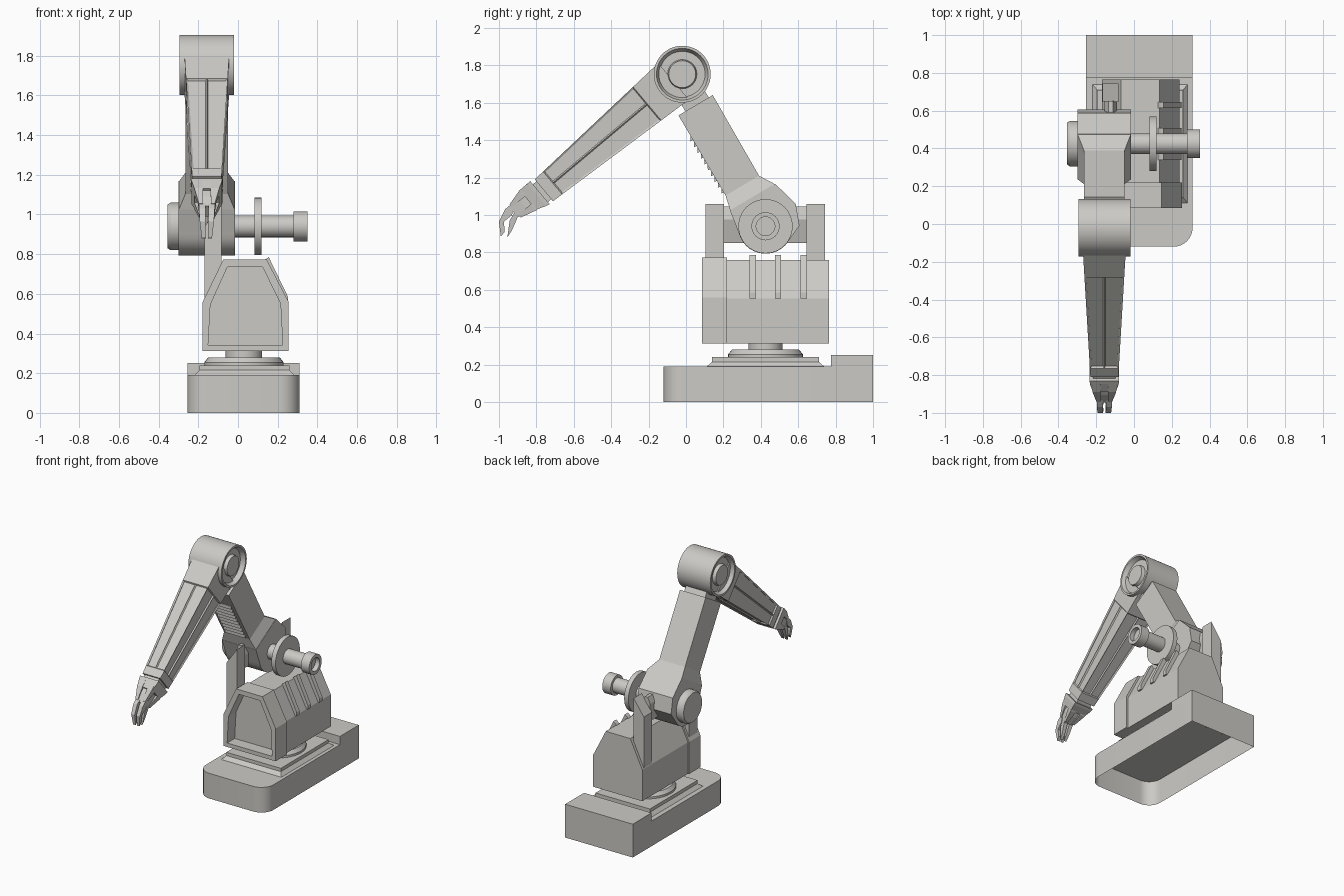
import bpy, bmesh, math

if "Cube" in bpy.data.objects:
    bpy.data.objects.remove(bpy.data.objects["Cube"])

grey = bpy.data.materials.new("warm_grey")
grey.diffuse_color = (0.6, 0.59, 0.56, 1)
grey.use_nodes = True
grey.node_tree.nodes["Principled BSDF"].inputs["Base Color"].default_value = grey.diffuse_color
round_parts = []


def loft(name, rings, cap_start=True, cap_end=True, edit=None, smooth=False):
    """Skin a list of equal-length point rings, with optional end caps."""
    bm = bmesh.new()
    vs = [[bm.verts.new(p) for p in r] for r in rings]
    n = len(vs[0])
    bands = []
    for a, b in zip(vs, vs[1:]):
        bands.append([bm.faces.new((a[i], a[(i + 1) % n], b[(i + 1) % n], b[i])) for i in range(n)])
    start = bm.faces.new(vs[0]) if cap_start else None
    if cap_end:
        bm.faces.new(vs[-1])
    bmesh.ops.recalc_face_normals(bm, faces=bm.faces)
    if edit:
        edit(bm, bands, start)
    me = bpy.data.meshes.new(name)
    bm.to_mesh(me)
    bm.free()
    me.materials.append(grey)
    ob = bpy.data.objects.new(name, me)
    bpy.context.collection.objects.link(ob)
    if smooth:
        round_parts.append(ob)
    return ob


def prism_x(name, yz, x0, x1, **k):
    return loft(name, [[(x, y, z) for y, z in yz] for x in (x0, x1)], **k)


def prism_y(name, xz, y0, y1, **k):
    return loft(name, [[(x, y, z) for x, z in xz] for y in (y0, y1)], **k)


def rect(x0, x1, y0, y1, z):
    return [(x0, y0, z), (x1, y0, z), (x1, y1, z), (x0, y1, z)]


def lathe_x(name, cy, cz, prof, n=40):
    ang = [2 * math.pi * i / n for i in range(n)]
    return loft(name, [[(x, cy + r * math.cos(a), cz + r * math.sin(a)) for a in ang] for x, r in prof], smooth=True)


def lathe_z(name, cx, cy, prof, n=40):
    ang = [2 * math.pi * i / n for i in range(n)]
    return loft(name, [[(cx + r * math.cos(a), cy + r * math.sin(a), z) for a in ang] for z, r in prof], smooth=True)


# ---- base: open-bottomed shell with rounded front corners and a raised rear block
R = 0.10
outline = [(0.31, 1.0), (-0.255, 1.0)]
for cx, a0 in ((-0.255 + R, 180), (0.31 - R, 270)):
    for i in range(9):
        a = math.radians(a0 + i * 11.25)
        outline.append((cx + R * math.cos(a), -0.12 + R + R * math.sin(a)))
loft("base_shell", [[(x, y, z) for x, y in outline] for z in (0, 0.19)], cap_start=False, smooth=True)
loft("base_rear_block", [rect(-0.255, 0.31, 0.775, 1.0, z) for z in (0.188, 0.252)], cap_start=False)

# ---- turntable: stepped plate, disc and column
loft("turntable_plate", [rect(-0.22, 0.285, 0.11, 0.74, 0.189), rect(-0.195, 0.26, 0.14, 0.71, 0.215),
                         rect(-0.195, 0.26, 0.14, 0.71, 0.24)])
lathe_z("turntable_disc", 0.03, 0.425, [(0.24, 0.2), (0.255, 0.2), (0.28, 0.18)])
lathe_z("turntable_column", 0.03, 0.425, [(0.275, 0.092), (0.32, 0.092)])

# ---- body: hexagonal housing with a recessed front collar
body = [(-0.17, 0.313), (0.24, 0.313), (0.24, 0.555), (0.135, 0.76), (-0.07, 0.76), (-0.17, 0.55)]
prism_y("body_housing", body, 0.21, 0.765)
collar = [(-0.18, 0.313), (0.255, 0.313), (0.255, 0.56), (0.145, 0.772), (-0.075, 0.772), (-0.18, 0.555)]


def recess(bm, bands, start):
    bmesh.ops.inset_region(bm, faces=[start], thickness=0.042)
    bmesh.ops.translate(bm, verts=bmesh.ops.extrude_discrete_faces(bm, faces=[start])["faces"][0].verts,
                        vec=(0, 0.09, 0))


prism_y("body_front_collar", collar, 0.085, 0.22, edit=recess)

# cooling fins along the right slope
for y in (0.34, 0.475, 0.613):
    prism_y("body_fin", [(0.11, 0.74), (0.14, 0.775), (0.155, 0.785), (0.252, 0.585), (0.252, 0.555), (0.2, 0.555)],
            y, y + 0.034)

# ---- shoulder posts with sloping tops, and the bar between them
for y in (0.105, 0.645):
    prism_y("shoulder_post", [(-0.168, 0.55), (-0.168, 0.94), (-0.082, 1.06), (-0.082, 0.7)], y, y + 0.098)
prism_y("shoulder_bar", [(-0.155, 0.87), (-0.155, 1.0), (-0.135, 1.045), (-0.11, 1.045), (-0.09, 0.975), (-0.125, 0.85)],
        0.2, 0.65)

# ---- shoulder axle with disc, hollow end knob and left hub
CY, CZ = 0.425, 0.94
lathe_x("shoulder_axle", CY, CZ, [(-0.03, 0.055), (0.285, 0.055)])
lathe_x("shoulder_disc", CY, CZ, [(0.083, 0.145), (0.118, 0.145)])
lathe_x("axle_knob", CY, CZ, [(0.28, 0.075), (0.35, 0.075), (0.35, 0.05), (0.315, 0.05)])
lathe_x("shoulder_hub", CY, CZ, [(-0.29, 0.12), (-0.34, 0.12), (-0.355, 0.11)])


# ---- upper arm, in coordinates along (s) and across (n) the arm
def arm(s, n):
    return CY - 0.51 * s + 0.86 * n, CZ + 0.86 * s + 0.51 * n


def arm_rect(s, n0, n1, x0, x1):
    a, b = arm(s, n0), arm(s, n1)
    return [(x0, *a), (x1, *a), (x1, *b), (x0, *b)]


hip = [(0.17, -0.12), (0.17, 0.16), (0.02, 0.2), (-0.09, 0.158)]
hip += [(-0.147 * math.cos(math.radians(a)), -0.147 * math.sin(math.radians(a))) for a in range(-15, 106, 10)]
prism_x("upper_arm_hip", [arm(s, n) for s, n in hip], -0.3, -0.015, smooth=True)
loft("upper_arm", [arm_rect(0.165, -0.12, 0.16, -0.3, -0.015), arm_rect(0.25, -0.1, 0.108, -0.265, -0.05),
                   arm_rect(0.747, -0.098, 0.115, -0.265, -0.05)])
loft("elbow_neck", [arm_rect(s, -0.055, 0.09, -0.245, -0.07) for s in (0.74, 0.83)])
# louvres on the underside
for i in range(10):
    s = 0.27 + i * 0.036
    loft("arm_louvre", [arm_rect(s, -0.113, -0.09, -0.24, -0.075), arm_rect(s + 0.022, -0.101, -0.09, -0.24, -0.075)])

# ---- elbow drum with recessed ends and hubs
EY, EZ, EX = -0.02, 1.753, -0.157
half = [(0.13, 0.072), (0.105, 0.078), (0.105, 0.122), (0.138, 0.138), (0.138, 0.152)]
lathe_x("elbow_drum", EY, EZ, [(EX - d, r) for d, r in half] + [(EX + d, r) for d, r in reversed(half)], 48)

# ---- forearm, 40 degrees below horizontal, two sunken panels on each face
C, S = math.cos(math.radians(40)), math.sin(math.radians(40))


def fore_ring(s, hx, hn, off=0.0):
    ring = []
    for i, j in ((-1, -1), (0, -1), (1, -1), (1, 0), (1, 1), (0, 1), (-1, 1), (-1, 0)):
        n = off + hn * j
        ring.append((EX + hx * i, EY - C * s - S * n, EZ - S * s + C * n))
    return ring


def taper(s):
    t = (s - 0.09) / 0.876
    return fore_ring(s, 0.112 - 0.038 * t, 0.126 - 0.05 * t)


def panels(bm, bands, start):
    bmesh.ops.inset_individual(bm, faces=bands[1], thickness=0.009, depth=-0.01)


loft("forearm", [taper(s) for s in (0.06, 0.245, 0.905, 0.966)], edit=panels)

# ---- wrist and hand
loft("wrist", [fore_ring(0.96, 0.06, 0.062), fore_ring(0.99, 0.06, 0.062), fore_ring(0.99, 0.078, 0.08, 0.004),
               fore_ring(1.01, 0.076, 0.078, 0.006), fore_ring(1.065, 0.062, 0.066, 0.014)])
loft("hand", [fore_ring(1.05, 0.045, 0.055, 0.014), fore_ring(1.10, 0.045, 0.052, 0.014),
              fore_ring(1.165, 0.035, 0.035, 0.015)])
# knuckle plates on the four corners of the hand
for i in (-1, 1):
    for j in (-1, 1):
        rings = []
        for s, d, h in ((1.0, 0.05, 0.02), (1.065, 0.048, 0.022), (1.155, 0.036, 0.01)):
            r = fore_ring(s, h, h, 0.014 + d * j)
            rings.append([(x + d * 0.85 * i, y, z) for x, y, z in r])
        loft("knuckle_plate", rings)

# ---- gripper fingers
upper = [(-0.92, 1.045), (-0.935, 1.058), (-0.968, 1.03), (-1.0, 0.965), (-0.99, 0.885), (-0.97, 0.91),
         (-0.973, 0.965), (-0.93, 1.0)]
lower = [(-0.92, 1.01), (-0.943, 0.97), (-0.955, 0.88), (-0.93, 0.92), (-0.912, 0.96), (-0.895, 1.0)]
for prof in (upper, lower):
    for side in (-1, 1):
        ob = prism_x("finger", prof, EX + side * 0.008, EX + side * 0.04)
        for v in ob.data.vertices:  # tips narrow towards the middle
            t = max(0, min(1, (1.0 - v.co.z) / 0.12))
            v.co.x = EX + (v.co.x - EX) * (1 - 0.35 * t)

# ---- smooth the round parts only
for ob in round_parts:
    bpy.ops.object.select_all(action='DESELECT')
    ob.select_set(True)
    bpy.context.view_layer.objects.active = ob
    bpy.ops.object.shade_smooth_by_angle(angle=math.radians(25))
